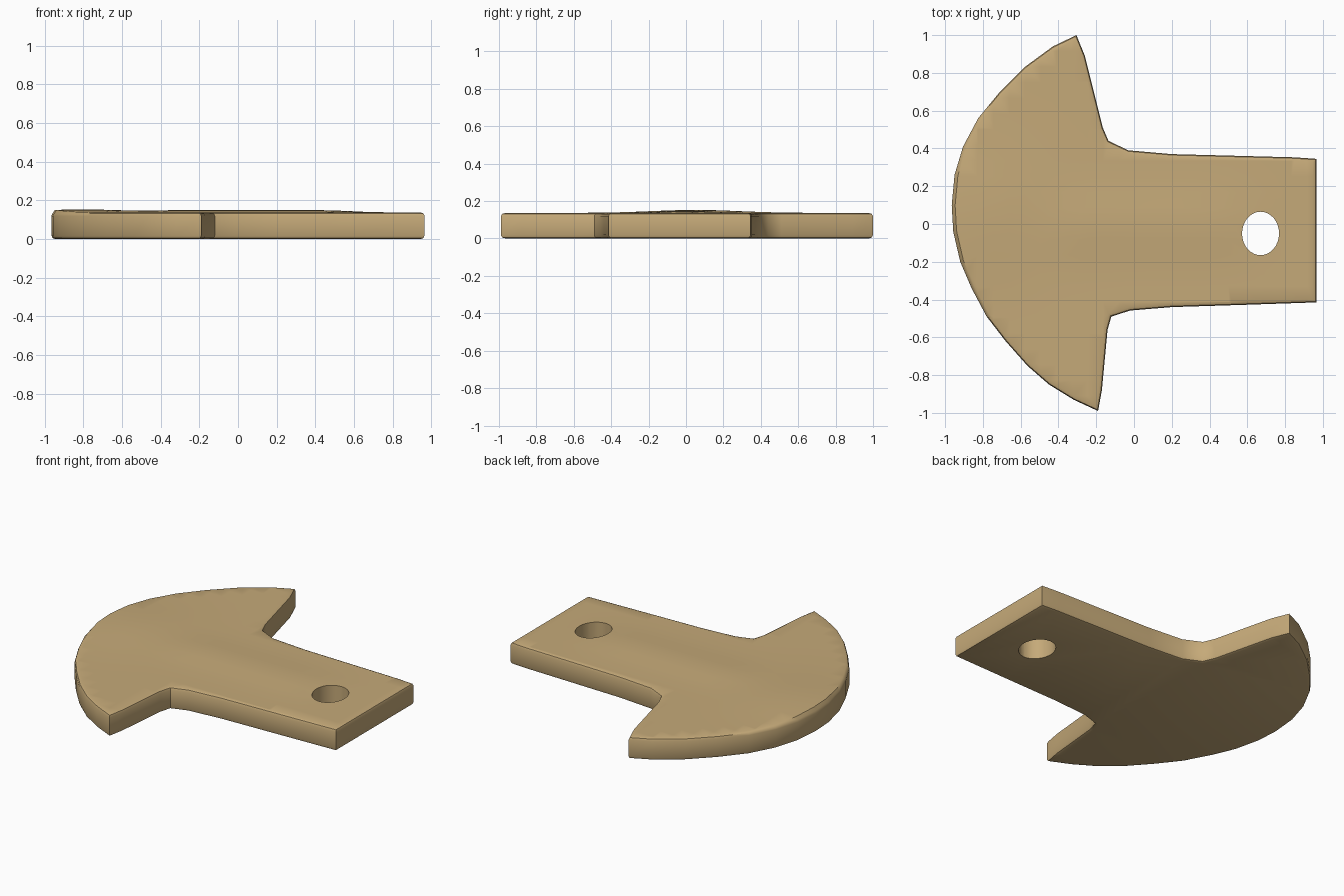
import bpy, bmesh, math
from mathutils import Vector

if "Cube" in bpy.data.objects:
    bpy.data.objects.remove(bpy.data.objects["Cube"])

# Outline of the flat plate: curved head, two swept tips, tapering tang
OUTLINE = [
    (-0.305, 1.0), (-0.43, 0.94), (-0.58, 0.83), (-0.71, 0.70), (-0.825, 0.56),
    (-0.905, 0.41), (-0.95, 0.26), (-0.965, 0.10), (-0.957, -0.04), (-0.92, -0.20),
    (-0.86, -0.34), (-0.78, -0.49), (-0.68, -0.62), (-0.565, -0.75), (-0.45, -0.85),
    (-0.32, -0.93), (-0.19, -0.99), (-0.17, -0.88), (-0.14, -0.56), (-0.12, -0.49),
    (-0.02, -0.458), (0.20, -0.44), (0.58, -0.428), (0.965, -0.415), (0.965, 0.345),
    (0.85, 0.353), (0.20, 0.37), (-0.03, 0.39), (-0.135, 0.44), (-0.165, 0.51),
    (-0.26, 0.89)]
THICK = 0.137


def ramp(a, b, v):
    t = min(max((v - a) / (b - a), 0), 1)
    return t * t * (3 - 2 * t)


def swell(x, y):
    """Soft ridge along the tang plus a slight crown on the head."""
    ridge = 0.013 * math.exp(-(y / 0.16) ** 2) * ramp(-0.6, -0.2, x) * (1 - ramp(0.35, 0.85, x))
    crown = 0.016 * math.exp(-((x + 0.8) / 0.35) ** 2 - ((y - 0.05) / 0.32) ** 2)
    return ridge + crown


# Material
clay = bpy.data.materials.new("tan")
clay.diffuse_color = (0.56, 0.40, 0.19, 1)
clay.use_nodes = True
clay.node_tree.nodes["Principled BSDF"].inputs["Base Color"].default_value = clay.diffuse_color

# Plate body with rounded rims
bm = bmesh.new()
bottom = bm.faces.new([bm.verts.new((x, y, 0)) for x, y in OUTLINE])
ext = bmesh.ops.extrude_face_region(bm, geom=[bottom])
bmesh.ops.translate(bm, verts=[v for v in ext["geom"] if isinstance(v, bmesh.types.BMVert)],
                    vec=(0, 0, THICK))
bmesh.ops.recalc_face_normals(bm, faces=bm.faces)
rims = [e for e in bm.edges if abs(e.verts[0].co.z - e.verts[1].co.z) < 1e-5]
bmesh.ops.bevel(bm, geom=rims, offset=0.018, segments=2, profile=0.5, affect="EDGES")

# Grid cuts across the top, then the gentle swelling
for axis in (0, 1):
    for i in range(-11, 12):
        no = Vector((1, 0, 0)) if axis == 0 else Vector((0, 1, 0))
        top = [f for f in bm.faces if f.normal.z > 0.9 and f.calc_center_median().z > THICK - 0.002]
        geom = top + list({e for f in top for e in f.edges}) + list({v for f in top for v in f.verts})
        bmesh.ops.bisect_plane(bm, geom=geom, plane_co=no * (i * 0.083 + 0.003), plane_no=no, dist=1e-5)
for v in bm.verts:
    if v.co.z > THICK - 0.001:
        v.co.z += swell(v.co.x, v.co.y)
bmesh.ops.triangulate(bm, faces=[f for f in bm.faces if len(f.verts) > 4])
mesh = bpy.data.meshes.new("plate")
bm.to_mesh(mesh)
bm.free()
plate = bpy.data.objects.new("plate", mesh)
bpy.context.collection.objects.link(plate)
mesh.materials.append(clay)

# Oval hanging hole
bpy.ops.mesh.primitive_cylinder_add(vertices=32, radius=1, depth=1, location=(0.67, -0.05, 0.07))
cutter = bpy.context.object
cutter.name = "hole_cutter"
cutter.scale = (0.098, 0.115, 1)
cutter.hide_render = True
cutter.data.materials.append(clay)
cut = plate.modifiers.new("hole", "BOOLEAN")
cut.operation = "DIFFERENCE"
cut.solver = "EXACT"
cut.object = cutter
bpy.ops.object.select_all(action="DESELECT")
plate.select_set(True)
bpy.context.view_layer.objects.active = plate
bpy.ops.object.modifier_apply(modifier="hole")
bpy.data.objects.remove(cutter)

# Smooth shading with crisp corners
bpy.ops.object.shade_smooth_by_angle(angle=math.radians(40))
